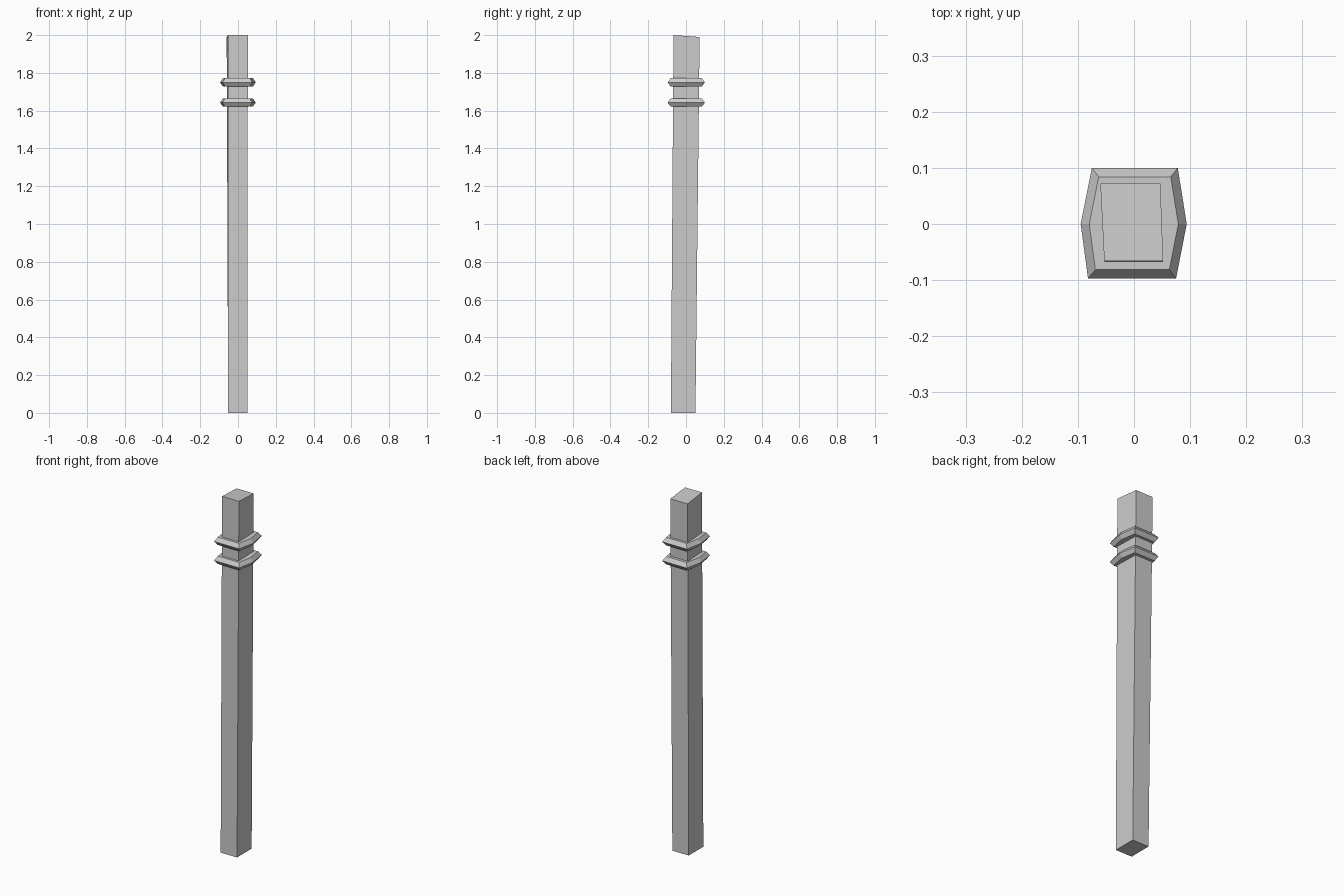
import bpy
import bmesh

cube = bpy.data.objects.get("Cube")
if cube:
    bpy.data.objects.remove(cube, do_unlink=True)

grey = bpy.data.materials.new("plain_grey")
grey.use_nodes = True
grey.diffuse_color = (0.6, 0.6, 0.6, 1)
grey.node_tree.nodes["Principled BSDF"].inputs["Base Color"].default_value = (0.6, 0.6, 0.6, 1)


def loft(name, sections):
    """Closed flat-shaded solid through matching counter-clockwise outlines, bottom to top."""
    bm = bmesh.new()
    loops = [[bm.verts.new(p) for p in section] for section in sections]
    count = len(loops[0])
    for low, high in zip(loops, loops[1:]):
        for i in range(count):
            j = (i + 1) % count
            bm.faces.new((low[i], low[j], high[j], high[i]))
    bm.faces.new(loops[0][::-1])
    bm.faces.new(loops[-1])
    mesh = bpy.data.meshes.new(name)
    bm.to_mesh(mesh)
    bm.free()
    mesh.materials.append(grey)
    obj = bpy.data.objects.new(name, mesh)
    bpy.context.collection.objects.link(obj)
    return obj


# Slightly leaning, uneven square post with a sloped top
foot = [(-0.052, -0.08, 0), (0.05, -0.08, 0), (0.05, 0.05, 0), (-0.052, 0.05, 0)]
head = [(-0.053, -0.066, 2), (0.052, -0.066, 2), (0.047, 0.072, 1.99), (-0.06, 0.072, 1.99)]
loft("post", [foot, head])

# Two six-sided collars, widest at mid height
outline = [(-0.082, -0.097), (0.075, -0.097), (0.094, 0),
           (0.078, 0.1), (-0.075, 0.1), (-0.095, 0)]


def collar(name, z):
    levels = [(-0.022, 0.84), (0, 1), (0.022, 0.84)]
    loft(name, [[(x * s, y * s, z + dz) for x, y in outline] for dz, s in levels])


collar("upper_collar", 1.75)
collar("lower_collar", 1.643)
